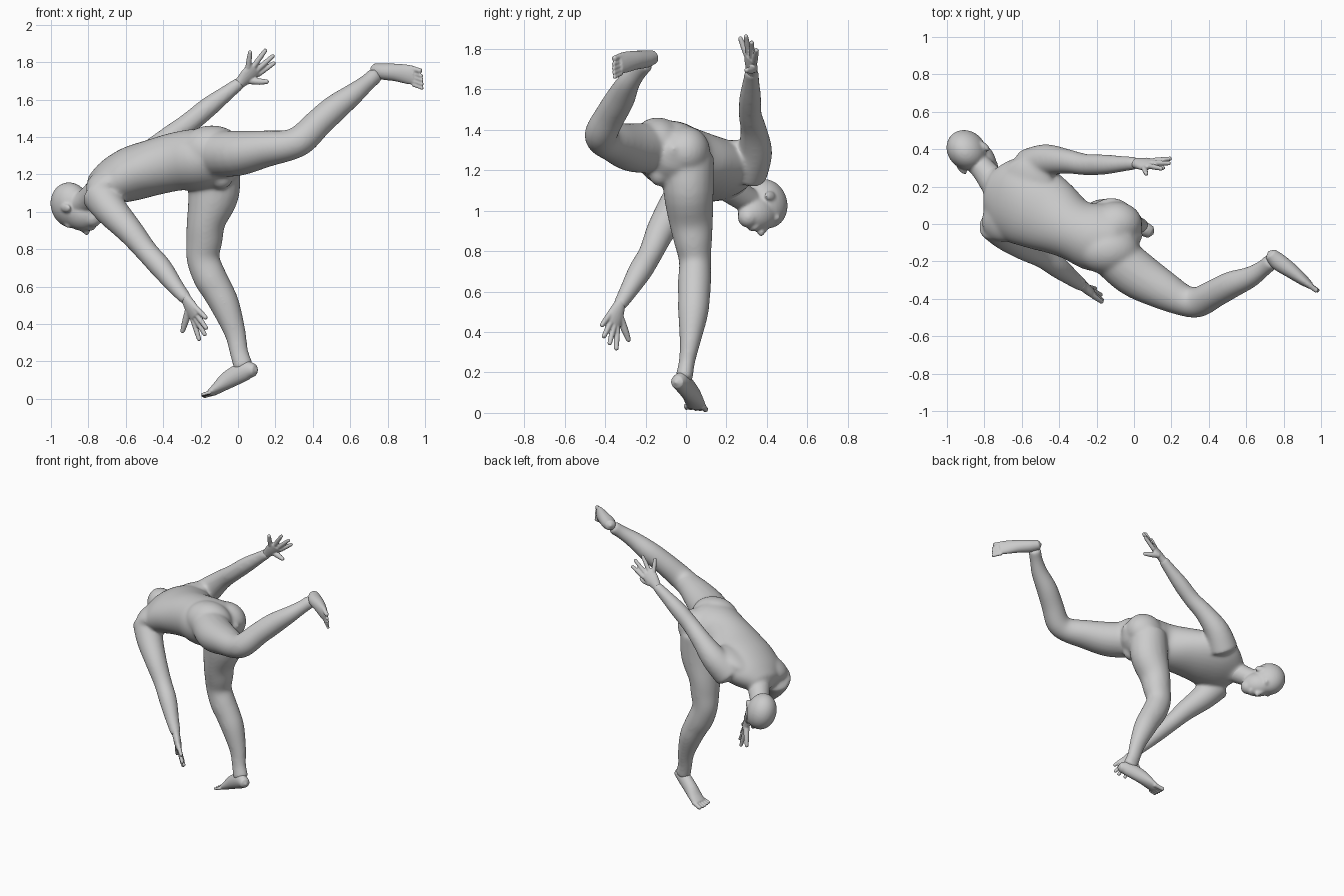
import bpy, bmesh, math
from mathutils import Vector, Matrix

if "Cube" in bpy.data.objects:
    bpy.data.objects.remove(bpy.data.objects["Cube"])


def catmull(rows, n):
    """Smoothly interpolate rows of (x, y, z, ru, rv)."""
    out = []
    for i in range(len(rows) - 1):
        a, b = rows[max(i - 1, 0)], rows[i]
        c, d = rows[i + 1], rows[min(i + 2, len(rows) - 1)]
        for k in range(n):
            t = k / n
            out.append([0.5 * (2 * q + (r - p) * t + (2 * p - 5 * q + 4 * r - s) * t * t
                               + (3 * q - p - 3 * r + s) * t ** 3) for p, q, r, s in zip(a, b, c, d)])
    return out + [list(rows[-1])]


def tube(bm, rows, side=(1, 0, 0), side_end=None, n=4, seg=20, grow=0.0):
    """Loft ellipses along a path; the first radius lies along the side direction."""
    rows = [tuple(r) if len(r) == 5 else (*r, r[3]) for r in rows]
    pts = catmull(rows, n)
    s0, s1 = Vector(side), Vector(side_end or side)
    rings, last = [], len(pts) - 1
    P = [Vector(p[:3]) for p in pts]
    tan = [(P[min(i + 1, last)] - P[max(i - 1, 0)]).normalized() for i in range(last + 1)]
    for i, p in enumerate(pts):
        u = s0.lerp(s1, i / last)
        u = (u - tan[i] * u.dot(tan[i])).normalized()
        v = tan[i].cross(u)
        rings.append([bm.verts.new(P[i] + u * (p[3] + grow) * math.cos(a) + v * (p[4] + grow) * math.sin(a))
                      for a in (2 * math.pi * k / seg for k in range(seg))])
    for r, q in zip(rings, rings[1:]):
        for k in range(seg):
            bm.faces.new((r[k], r[(k + 1) % seg], q[(k + 1) % seg], q[k]))
    for i, sign in ((0, -1), (last, 1)):
        tip = bm.verts.new(P[i] + tan[i] * sign * 0.6 * min(pts[i][3], pts[i][4]))
        for k in range(seg):
            bm.faces.new((rings[i][k], rings[i][(k + 1) % seg], tip))


def ball(bm, centre, radii, axes=((1, 0, 0), (0, 1, 0), (0, 0, 1))):
    m = Matrix.Identity(4)
    for c in range(3):
        a = Vector(axes[c]).normalized() * radii[c]
        for r in range(3):
            m[r][c] = a[r]
    bmesh.ops.create_uvsphere(bm, u_segments=28, v_segments=18, radius=1,
                              matrix=Matrix.Translation(centre) @ m)


def finish(name, bm, voxel, smooth):
    """Fuse the overlapping shapes to one smooth skin."""
    bmesh.ops.recalc_face_normals(bm, faces=bm.faces)
    me = bpy.data.meshes.new(name)
    bm.to_mesh(me)
    bm.free()
    ob = bpy.data.objects.new(name, me)
    bpy.context.collection.objects.link(ob)
    rm = ob.modifiers.new("fuse", 'REMESH')
    rm.mode, rm.voxel_size, rm.use_smooth_shade = 'VOXEL', voxel, True
    sm = ob.modifiers.new("soften", 'SMOOTH')
    sm.factor, sm.iterations = 0.5, smooth
    for p in me.polygons:
        p.use_smooth = True


body = bmesh.new()

# torso, twisting from pelvis to shoulders
tube(body, [(0.0, -.06, 1.30, .09, .09), (-.08, -.06, 1.285, .16, .15), (-.2, -.07, 1.28, .185, .165),
            (-.32, -.03, 1.27, .165, .157), (-.45, .045, 1.238, .205, .15), (-.57, .11, 1.203, .232, .145),
            (-.68, .145, 1.16, .215, .12), (-.765, .17, 1.12, .13, .078)],
     side=(0, .93, -.35), side_end=(.41, .84, .35), seg=32)
# buttocks, shoulder blades and groin
ball(body, (-.095, .0, 1.292), (.14, .12, .127))
ball(body, (-.14, -.14, 1.332), (.17, .13, .13))
spine, across, belly = (-.88, .36, -.33), (.41, .84, .35), (.40, .17, -.89)
ball(body, (-.58, .22, 1.262), (.15, .15, .06), (spine, across, belly))
ball(body, (-.685, .03, 1.175), (.13, .14, .07), (spine, across, belly))
ball(body, (-.09, -.13, 1.185), (.065, .055, .065))

# standing leg
limb = dict(grow=.005)
tube(body, [(-.12, .01, 1.27, .125, .125), (-.13, .012, 1.1, .133, .12), (-.17, .025, .95, .10, .105),
            (-.18, .035, .85, .093, .09), (-.187, .045, .75, .084, .075), (-.15, .042, .65, .085, .078),
            (-.11, .04, .58, .08, .075), (-.065, .035, .49, .073, .07), (-.015, .02, .35, .053, .047),
            (.005, .004, .25, .046, .036), (.03, -.01, .17, .05, .04)], **limb)
# raised leg
tube(body, [(-.14, -.14, 1.31, .12), (0, -.26, 1.312, .124, .116), (.15, -.35, 1.337, .102, .094),
            (.27, -.41, 1.355, .079), (.345, -.417, 1.39, .077), (.43, -.372, 1.475, .072),
            (.52, -.325, 1.555, .068), (.62, -.285, 1.632, .053), (.69, -.238, 1.69, .041),
            (.735, -.2, 1.73, .041)], side=(.5, .86, 0), **limb)
# trailing raised arm
tube(body, [(-.56, .30, 1.19, .10), (-.47, .34, 1.29, .083), (-.36, .335, 1.395, .062),
            (-.26, .318, 1.475, .053), (-.16, .318, 1.558, .05), (-.06, .322, 1.635, .038),
            (.012, .325, 1.69, .03)], side=(0, 1, 0), **limb)
# lowered arm
tube(body, [(-.74, .01, 1.10, .10), (-.68, -.055, 1.01, .085), (-.58, -.125, .9, .068),
            (-.49, -.175, .79, .056), (-.41, -.228, .7, .055), (-.33, -.29, .595, .04),
            (-.275, -.33, .53, .03)], side=(0, 1, 0), **limb)
# neck root
neck = [(-.67, .14, 1.155, .11, .085), (-.745, .215, 1.115, .078, .072), (-.80, .285, 1.065, .066, .066),
        (-.86, .35, 1.03, .06, .06)]
tube(body, neck, side=(.66, .66, .3))
finish("body", body, 0.008, 34)

# head
head = bmesh.new()
head_axes = ((.66, .66, .3), (-.707, .707, 0), (.21, .21, -.95))
L, U, F = (Vector(a).normalized() for a in head_axes)
skull = Vector((-.895, .395, 1.035))


def on_head(l, u, f):
    return skull + L * l + U * u + F * f


tube(head, neck[1:], side=(.66, .66, .3))
ball(head, skull, (.098, .115, .124), head_axes)
ball(head, on_head(0, -.07, .05), (.08, .115, .09), head_axes)
ball(head, on_head(0, -.145, .07), (.052, .05, .052), head_axes)
tube(head, [(*on_head(0, -.02, .115), .012), (*on_head(0, -.06, .14), .016),
            (*on_head(0, -.085, .15), .021)], seg=12)
ball(head, on_head(0, -.12, .122), (.033, .022, .02), head_axes)
for s in (-1, 1):  # ears and brows
    ball(head, on_head(s * .092, -.055, -.012), (.014, .036, .024), head_axes)
    ball(head, on_head(s * .036, -.01, .092), (.042, .022, .021), head_axes)
finish("head", head, 0.007, 10)


def hand(name, wrist, knuckles, little_dir, tips, thumb):
    """Palm, four fingers (index first) and thumb."""
    bm = bmesh.new()
    w, k, d = Vector(wrist), Vector(knuckles), Vector(little_dir).normalized()
    tube(bm, [(*(w - (k - w) * .25), .030, .029), (*w, .032, .026), (*w.lerp(k, .55), .047, .024),
              (*k, .048, .018)], side=d)
    for i, t in enumerate(tips):
        t, base = Vector(t), k + d * (i - 1.5) * .025
        base -= (k - w) * .15
        tube(bm, [(*base, .016), (*base.lerp(t, .5), .0145), (*base.lerp(t, .95), .0115)], side=d, seg=10)
    root, t = w.lerp(k, .35) - d * .026, Vector(thumb)
    tube(bm, [(*root, .021), (*(root.lerp(t, .5) - d * .006), .018), (*root.lerp(t, .95), .012)], side=d, seg=10)
    finish(name, bm, 0.005, 3)


hand("raised_hand", (.012, .325, 1.69), (.092, .318, 1.765), (-.72, -.55, .55),
     [(.2, .35, 1.80), (.195, .325, 1.84), (.153, .295, 1.872), (.066, .265, 1.862)], (.165, .295, 1.695))
hand("lowered_hand", (-.275, -.33, .53), (-.225, -.365, .44), (.2, -.5, .84),
     [(-.205, -.345, .308), (-.172, -.38, .335), (-.165, -.41, .37), (-.167, -.42, .428)], (-.30, -.28, .35))


def foot(name, rows, side, toe_dir, out):
    """Heel-to-ball loft plus five toes; side points to the big toe."""
    bm = bmesh.new()
    s, d = Vector(side).normalized(), Vector(toe_dir).normalized()
    tube(bm, rows, side=side)
    end = Vector(rows[-1][:3])
    for i in range(5):
        r = .017 if i == 0 else .0115
        base = end + s * (.036 - i * .021 - (.004 if i else 0)) - d * .02
        tip = base + d * (.072 - out[i]) - s * .002 * i
        tube(bm, [(*base, r), (*base.lerp(tip, .6), r * .85), (*tip, r * .85)], side=side, seg=10)
    finish(name, bm, 0.005, 5)


foot("standing_foot", [(.09, -.045, .152, .034, .032), (.04, -.02, .15, .041, .052),
                       (-.05, .02, .103, .045, .048), (-.11, .042, .057, .05, .031),
                       (-.148, .052, .03, .049, .019)],
     (.33, .94, 0), (-.9, .22, -.27), (0, .002, .008, .016, .026))
foot("raised_foot", [(.73, -.16, 1.76, .034, .034), (.77, -.2, 1.75, .043, .046),
                     (.84, -.25, 1.745, .047, .04), (.905, -.3, 1.735, .052, .029),
                     (.945, -.33, 1.727, .05, .018)],
     (-.15, .03, 1), (.78, -.58, -.2), (.004, 0, .002, .005, .01))
